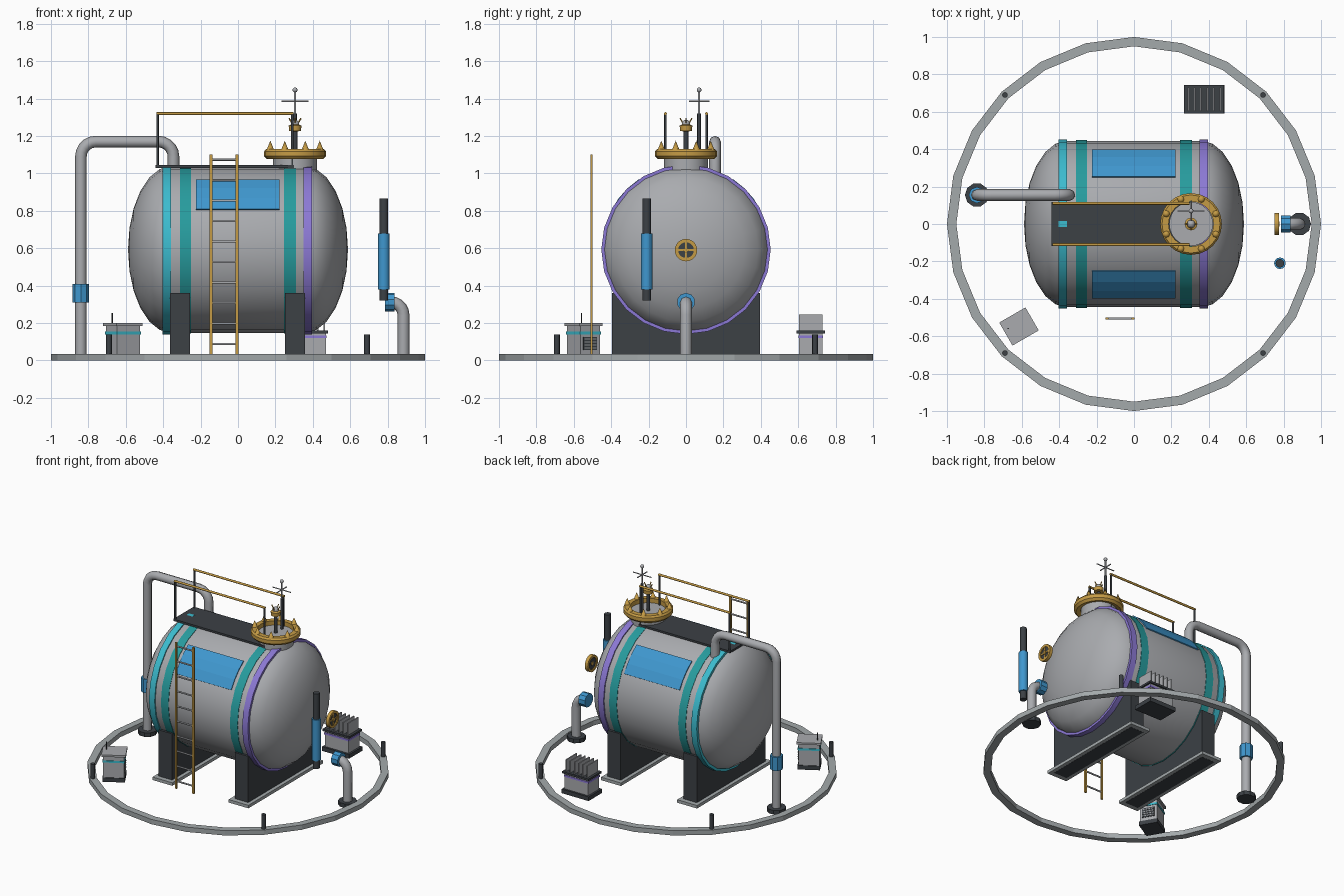
import bpy, bmesh
from math import sin, cos, pi, radians, tau
from mathutils import Matrix, Vector

if "Cube" in bpy.data.objects:
    bpy.data.objects.remove(bpy.data.objects["Cube"])


def material(name, *rgb):
    m = bpy.data.materials.new(name)
    m.use_nodes = True
    m.diffuse_color = (*rgb, 1)
    m.node_tree.nodes["Principled BSDF"].inputs["Base Color"].default_value = (*rgb, 1)
    return m


steel = material("steel_grey", .40, .41, .43)
concrete = material("concrete_grey", .37, .40, .41)
dark = material("dark_grey", .045, .052, .06)
gold = material("gold", .56, .33, .06)
blue = material("blue", .05, .31, .62)
cyan = material("cyan", .045, .50, .62)
teal = material("teal", .02, .33, .34)
purple = material("purple", .26, .19, .66)


def finish(name, bm, mat, smooth=0):
    bmesh.ops.remove_doubles(bm, verts=bm.verts, dist=1e-5)
    bmesh.ops.recalc_face_normals(bm, faces=bm.faces)
    me = bpy.data.meshes.new(name)
    bm.to_mesh(me)
    bm.free()
    me.materials.append(mat)
    ob = bpy.data.objects.new(name, me)
    bpy.context.collection.objects.link(ob)
    if smooth:
        smooth_object(ob, smooth)
    return ob


def smooth_object(ob, angle):
    bpy.ops.object.select_all(action='DESELECT')
    ob.select_set(True)
    bpy.context.view_layer.objects.active = ob
    bpy.ops.object.shade_smooth_by_angle(angle=radians(angle))


def lathe(name, prof, mat, loc=(0, 0, 0), direction=(0, 0, 1), sides=24, closed=False, smooth=40):
    """Revolve (radius, height) points around a direction."""
    bm = bmesh.new()
    rings = [[bm.verts.new((r * cos(tau * i / sides), r * sin(tau * i / sides), h))
              for i in range(sides)] for r, h in prof]
    pairs = list(zip(rings, rings[1:] + rings[:1]))
    for a, b in pairs if closed else pairs[:-1]:
        for i in range(sides):
            j = (i + 1) % sides
            bm.faces.new((a[i], a[j], b[j], b[i]))
    turn = Vector((0, 0, 1)).rotation_difference(Vector(direction)).to_matrix().to_4x4()
    bm.transform(Matrix.Translation(loc) @ turn)
    return finish(name, bm, mat, smooth)


def rod(name, start, end, r, mat, sides=12, smooth=50):
    d = Vector(end) - Vector(start)
    n = d.length
    return lathe(name, [(0, 0), (r, 0), (r, n), (0, n)], mat, start, d.normalized(), sides, smooth=smooth)


def hoop(name, r_in, r_out, depth, mat, loc, direction=(0, 0, 1), sides=24, smooth=40):
    prof = [(r_in, 0), (r_out, 0), (r_out, depth), (r_in, depth)]
    return lathe(name, prof, mat, loc, direction, sides, True, smooth)


def box(name, center, size, mat, frame=Matrix()):
    bm = bmesh.new()
    bmesh.ops.create_cube(bm, size=1, matrix=Matrix.Translation(center) @ Matrix.Diagonal((*size, 1)))
    bm.transform(frame)
    return finish(name, bm, mat)


def pipe(name, corners, r, bend, mat):
    """Round tube along corner points, with a rounded bend at each inner corner."""
    pts = [Vector(c) for c in corners]
    path = [pts[0]]
    for a, b, c in zip(pts, pts[1:], pts[2:]):
        u, v = (a - b).normalized() * bend, (c - b).normalized() * bend
        for i in range(6):
            t = i / 5 * pi / 2
            path.append(b + u * (1 - sin(t)) + v * (1 - cos(t)))
    path.append(pts[-1])
    cu = bpy.data.curves.new(name, 'CURVE')
    cu.dimensions = '3D'
    cu.bevel_depth, cu.bevel_resolution, cu.use_fill_caps = r, 2, True
    sp = cu.splines.new('POLY')
    sp.points.add(len(path) - 1)
    for p, co in zip(sp.points, path):
        p.co = (*co, 1)
    cu.materials.append(mat)
    ob = bpy.data.objects.new(name, cu)
    bpy.context.collection.objects.link(ob)
    bpy.ops.object.select_all(action='DESELECT')
    ob.select_set(True)
    bpy.context.view_layer.objects.active = ob
    bpy.ops.object.convert(target='MESH')
    smooth_object(bpy.context.object, 50)


X = (1, 0, 0)
AXIS_Z, R = .593, .445

# Ground ring and marker posts
hoop("ground_ring", .95, 1, .035, concrete, (0, 0, 0), smooth=0)
for sx in (-1, 1):
    for sy in (-1, 1):
        rod("marker_post", (sx * .69, sy * .69, .03), (sx * .69, sy * .69, .14), .015, dark)

# Tank shell: cylinder with flattened dome ends
dome = [(R * cos(pi * i / 12), .36 + .228 * sin(pi * i / 12)) for i in range(7)]
lathe("tank", [(r, -h) for r, h in reversed(dome)] + dome, steel, (0, 0, AXIS_Z), X)

# Tank bands
for name, x, width, r, mat in (("cyan_band", -.403, .046, .453, cyan), ("teal_band_right", -.31, .06, .448, teal),
                               ("teal_band_left", .247, .062, .448, teal), ("purple_band", .35, .046, .453, purple)):
    hoop(name, .42, r, width, mat, (x, 0, AXIS_Z), X)

# Blue plates on both shoulders
for side in (-1, 1):
    bm = bmesh.new()
    rows = []
    for i in range(4):
        a = radians(34 + 27.5 * i / 3)
        y, z = side * .449 * sin(a), AXIS_Z + .449 * cos(a)
        rows.append([bm.verts.new((x, y, z)) for x in (-.225, .222)])
    for a, b in zip(rows, rows[1:]):
        bm.faces.new((a[0], a[1], b[1], b[0]))
    plate = finish("shoulder_plate", bm, blue)
    mod = plate.modifiers.new("thickness", 'SOLIDIFY')
    mod.thickness, mod.offset = .007, 0

# Saddles on foot plates
for x in (-.31, .305):
    box("saddle", (x, 0, .18), (.108, .79, .36), dark)
    box("foot_plate", (x, 0, .012), (.16, .86, .022), concrete)

# Walkway with handrails
box("walkway", (-.07, 0, 1.037), (.74, .235, .014), dark)
for y in (-.11, .11):
    for x in (-.43, .29):
        rod("rail_post", (x, y, 1.03), (x, y, 1.32), .007, dark, 8)
    rod("handrail", (-.437, y, 1.32), (.297, y, 1.32), .008, gold, 8)

# Ladder
for x in (-.145, -.005):
    box("ladder_rail", (x, -.505, .567), (.015, .012, 1.066), gold)
for i in range(10):
    z = .088 + .1095 * i
    rod("ladder_rung", (-.14, -.505, z), (-.01, -.505, z), .006, steel, 8)

# Hatch: neck, spiked collar
HX = .305
rod("hatch_neck", (HX, 0, .96), (HX, 0, 1.1), .117, steel, 24)
collar = [(.12, 1.085), (.15, 1.076), (.165, 1.092), (.165, 1.118), (.155, 1.13), (.12, 1.13)]
lathe("hatch_collar", collar, gold, (HX, 0, 0), closed=True, smooth=25)
for i in range(8):
    a = tau * i / 8 + pi / 8
    lathe("collar_spike", [(0, 0), (.02, 0), (0, .05)], gold,
          (HX + .143 * cos(a), .143 * sin(a), 1.125), sides=8, smooth=50)

# Beacon on the hatch
rod("beacon_post", (HX, 0, 1.09), (HX, 0, 1.23), .013, dark)
lathe("beacon_cup", [(0, 1.222), (.032, 1.228), (.034, 1.255), (.02, 1.262), (0, 1.262)], gold, (HX, 0, 0), sides=12)
ball = [(.022 * cos(a * pi / 8), .022 * sin(a * pi / 8)) for a in range(-4, 5)]
lathe("beacon_lamp", ball, steel, (HX, 0, 1.265), sides=12)
for i in range(4):
    a = tau * i / 4
    rod("beacon_prong", (HX + .014 * cos(a), .014 * sin(a), 1.265),
        (HX + .032 * cos(a), .032 * sin(a), 1.295), .004, gold, 6)

# Antenna mast
rod("mast_base", (HX, .07, 1.09), (HX, .07, 1.32), .01, dark, 8)
rod("mast", (HX, .07, 1.3), (HX, .07, 1.44), .006, steel, 8)
rod("mast_bar_wide", (HX - .073, .07, 1.385), (HX + .073, .07, 1.385), .004, steel, 6)
rod("mast_bar_deep", (HX, .015, 1.385), (HX, .125, 1.385), .004, steel, 6)
lathe("mast_tip", [(r * .6, h * .6) for r, h in ball], steel, (HX, .07, 1.446), sides=10)

# Tall pipe over the tank
pipe("tall_pipe", [(-.84, .155, .01), (-.84, .155, 1.17), (-.345, .155, 1.17), (-.345, .155, .97)], .031, .08, steel)
rod("tall_pipe_coupling", (-.84, .155, .31), (-.84, .155, .408), .044, blue, 8, smooth=0)
rod("tall_pipe_flange", (-.84, .155, 0), (-.84, .155, .03), .064, dark, 10, smooth=0)

# Short outlet pipe
pipe("outlet_pipe", [(.885, 0, .01), (.885, 0, .312), (.79, 0, .312)], .032, .07, steel)
rod("outlet_coupling", (.785, 0, .312), (.838, 0, .312), .049, blue, 10, smooth=0)
rod("outlet_flange", (.885, 0, 0), (.885, 0, .03), .062, dark, 10, smooth=0)

# Level gauge
rod("gauge_core", (.78, -.21, .32), (.78, -.21, .867), .023, dark)
rod("gauge_sleeve", (.78, -.21, .38), (.78, -.21, .68), .031, blue)

# Valve wheel
hoop("wheel_rim", .042, .06, .024, gold, (.752, 0, .59), X, 20)
rod("wheel_disc", (.758, 0, .59), (.768, 0, .59), .045, dark, 20)
box("wheel_spoke_wide", (.766, 0, .59), (.012, .09, .01), gold)
box("wheel_spoke_tall", (.766, 0, .59), (.012, .01, .09), gold)
rod("wheel_hub", (.755, 0, .59), (.778, 0, .59), .013, gold)

# Control cabinet, turned towards the tank
F = Matrix.Translation((-.615, -.548, 0)) @ Matrix.Rotation(radians(30), 4, 'Z')
box("cabinet_base", (0, 0, .015), (.15, .13, .03), dark, F)
box("cabinet_body", (0, 0, .107), (.14, .12, .155), steel, F)
box("cabinet_band", (0, 0, .147), (.148, .128, .014), cyan, F)
box("cabinet_lid", (0, 0, .192), (.162, .142, .014), steel, F)
box("cabinet_vent", (.07, 0, .09), (.006, .085, .07), dark, F)
for i in range(4):
    box("vent_slat", (.073, 0, .066 + .016 * i), (.005, .075, .005), steel, F)
whip = F @ Vector((-.055, .02, .19))
rod("cabinet_aerial", whip, whip + Vector((0, 0, .063)), .004, dark, 6)

# Cooling unit with fins
F = Matrix.Translation((.375, .667, 0))
box("cooler_base", (0, 0, .015), (.218, .155, .03), dark, F)
box("cooler_body", (0, 0, .085), (.19, .125, .12), steel, F)
box("cooler_band", (0, 0, .126), (.198, .133, .014), purple, F)
box("cooler_top", (0, 0, .152), (.215, .15, .014), dark, F)
for i in range(6):
    box("cooler_fin", (-.085 + .034 * i, 0, .2), (.008, .125, .09), steel, F)
